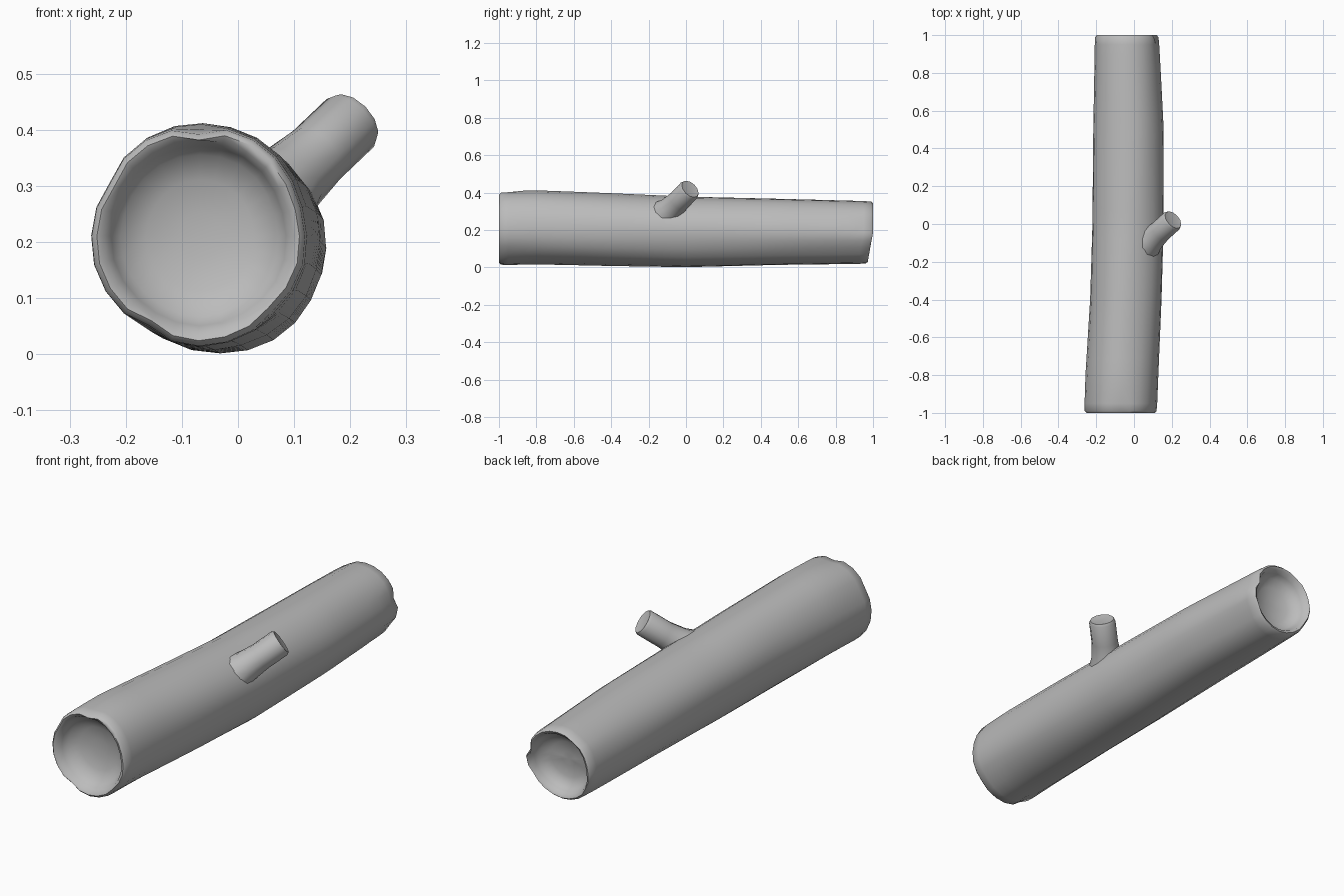
import bpy
import bmesh
from math import sin, cos, pi, exp
from mathutils import Vector

cube = bpy.data.objects.get("Cube")
if cube:
    bpy.data.objects.remove(cube)

bark = bpy.data.materials.new("plain grey wood")
bark.use_nodes = True
GREY = (0.5, 0.5, 0.5, 1)
bark.diffuse_color = GREY
bark.node_tree.nodes["Principled BSDF"].inputs["Base Color"].default_value = GREY

SIDES = 24


def skin(name, rings, angle):
    """Bridge rings of points into a closed tube with a fan at both ends."""
    bm = bmesh.new()
    loops = [[bm.verts.new(p) for p in ring] for ring in rings]
    n = len(loops[0])
    for a, b in zip(loops, loops[1:]):
        for i in range(n):
            j = (i + 1) % n
            bm.faces.new((a[i], a[j], b[j], b[i]))
    for loop in (loops[0], loops[-1]):
        face = bm.faces.new(loop)
        bmesh.ops.poke(bm, faces=[face])
    bmesh.ops.recalc_face_normals(bm, faces=bm.faces)
    mesh = bpy.data.meshes.new(name)
    bm.to_mesh(mesh)
    bm.free()
    mesh.materials.append(bark)
    obj = bpy.data.objects.new(name, mesh)
    bpy.context.collection.objects.link(obj)
    bpy.ops.object.select_all(action='DESELECT')
    obj.select_set(True)
    bpy.context.view_layer.objects.active = obj
    bpy.ops.object.shade_smooth_by_angle(angle=angle)
    return obj


# Log cross-sections: y, left edge, right edge, bottom, top
SECTIONS = [(-1, -0.262, 0.122, 0.013, 0.408),
            (-0.8, -0.256, 0.13, 0.016, 0.412),
            (-0.4, -0.232, 0.146, 0.007, 0.396),
            (0, -0.22, 0.157, 0.001, 0.378),
            (0.5, -0.216, 0.157, 0.013, 0.366),
            (1, -0.208, 0.13, 0.02, 0.354)]

# Bark grooves: end (sign of y), angle, width, depth, length
GROOVES = [(-1, 1.57, 0.16, 0.07, 0.07), (-1, 4.25, 0.14, 0.06, 0.1),
           (-1, 2.6, 0.15, 0.03, 0.2), (-1, 5.6, 0.16, 0.04, 0.15),
           (1, 0.26, 0.14, 0.10, 0.06), (1, 5.75, 0.2, 0.05, 0.5),
           (1, 3.6, 0.2, 0.04, 0.3), (1, 2.1, 0.2, 0.04, 0.2)]


def section(y):
    y = max(-1, min(1, y))
    for a, b in zip(SECTIONS, SECTIONS[1:]):
        if y <= b[0]:
            t = (y - a[0]) / (b[0] - a[0])
            return [p + (q - p) * t for p, q in zip(a[1:], b[1:])]


def log_ring(y, scale):
    x0, x1, z0, z1 = section(y)
    points = []
    for i in range(SIDES):
        a = 2 * pi * i / SIDES
        r = scale * (1 + 0.008 * sin(5 * a + 3 * y) + 0.006 * sin(3 * a - 4 * y))
        for end, angle, width, depth, length in GROOVES:
            off = (a - angle + pi) % (2 * pi) - pi
            if scale > 0.9:
                r -= depth * exp(-(off / width) ** 2 - ((1 - end * y) / length) ** 2)
        # The back end is cut back a little along its lower edge
        cut = 0.03 * max(0, -sin(a)) * scale if y > 0.85 else 0
        points.append(((x0 + x1) / 2 + r * cos(a) * (x1 - x0) / 2, y - cut,
                       (z0 + z1) / 2 + r * sin(a) * (z1 - z0) / 2))
    return points


# Dished end: distance in from the end, scale
DISH = [(0.085, 0.2), (0.075, 0.5), (0.055, 0.73), (0.03, 0.81),
        (0.006, 0.87), (0, 0.94), (0.01, 0.99)]
rings = [log_ring(-1 + d, s) for d, s in DISH]
rings += [log_ring(-0.95 + 1.9 * k / 24, 1) for k in range(25)]
rings += [log_ring(1 - d, s) for d, s in reversed(DISH)]
skin("log", rings, 1.2)

# Branch stub: centre and radius along its length, flared into the log
STUB = [((0.02, -0.155, 0.235), 0.105), ((0.06, -0.115, 0.28), 0.088),
        ((0.095, -0.08, 0.314), 0.068), ((0.14, -0.038, 0.355), 0.06),
        ((0.2, 0.016, 0.412), 0.06), ((0.207, 0.022, 0.419), 0.054),
        ((0.205, 0.02, 0.417), 0.035)]
axis = Vector((0.6, 0.55, 0.57)).normalized()
u = axis.cross(Vector((0, 0, 1))).normalized()
v = axis.cross(u)
rings = []
for centre, radius in STUB:
    rings.append([Vector(centre) + radius * (u * cos(2 * pi * i / 12) + v * sin(2 * pi * i / 12))
                  for i in range(12)])
skin("branch_stub", rings, 0.9)
